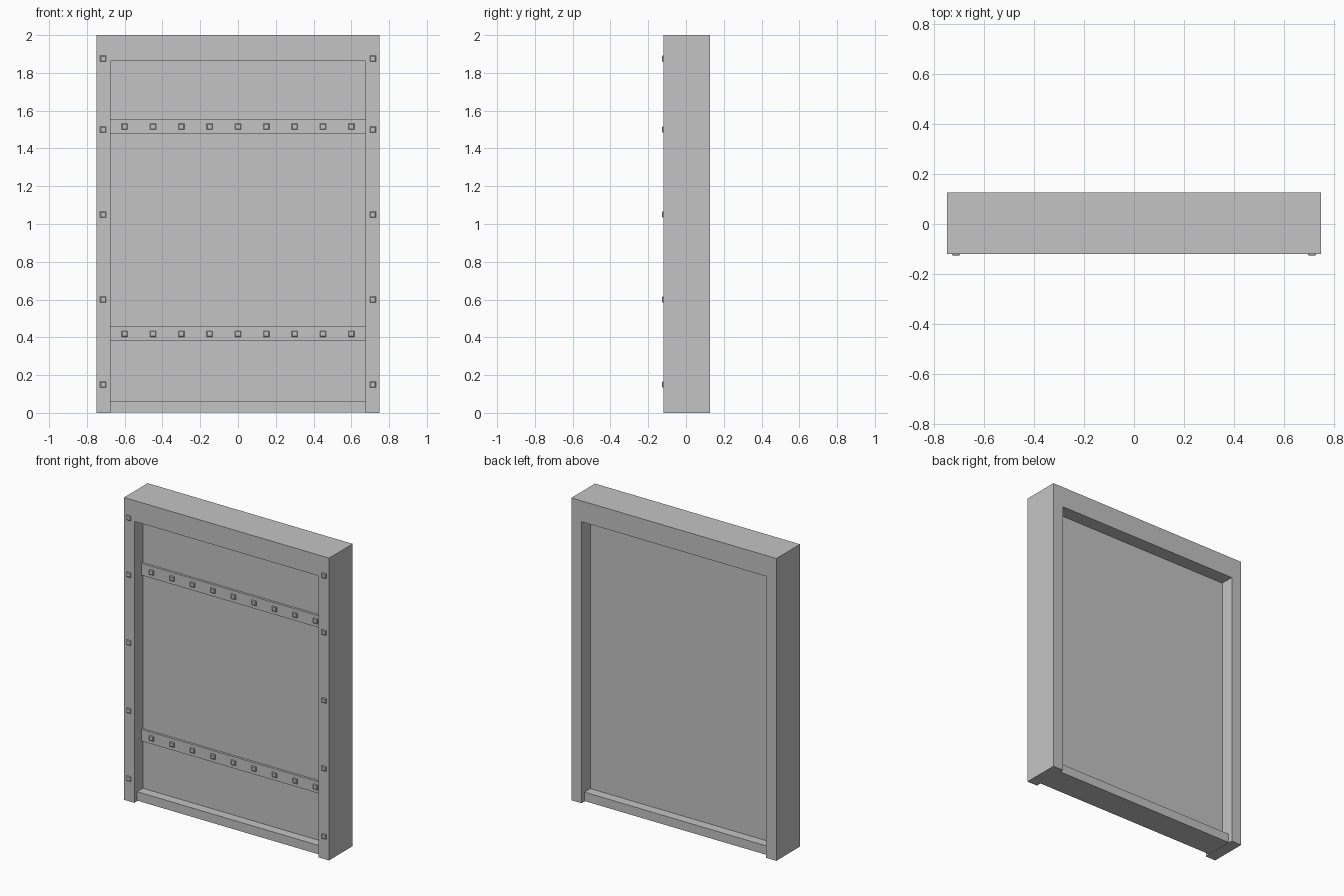
import bpy, bmesh

if "Cube" in bpy.data.objects:
    bpy.data.objects.remove(bpy.data.objects["Cube"])

steel = bpy.data.materials.new("grey_steel")
steel.diffuse_color = (0.55, 0.55, 0.55, 1)
steel.use_nodes = True
steel.node_tree.nodes["Principled BSDF"].inputs["Base Color"].default_value = steel.diffuse_color


def finish(name, bm):
    bmesh.ops.recalc_face_normals(bm, faces=bm.faces)
    mesh = bpy.data.meshes.new(name)
    bm.to_mesh(mesh)
    bm.free()
    mesh.materials.append(steel)
    obj = bpy.data.objects.new(name, mesh)
    bpy.context.collection.objects.link(obj)
    return obj


def prism(name, profile, y0, y1):
    """Extrude an x-z outline from y0 to y1."""
    bm = bmesh.new()
    face = bm.faces.new([bm.verts.new((x, y0, z)) for x, z in profile])
    ext = bmesh.ops.extrude_face_region(bm, geom=[face])
    verts = [v for v in ext["geom"] if isinstance(v, bmesh.types.BMVert)]
    bmesh.ops.translate(bm, verts=verts, vec=(0, y1 - y0, 0))
    return finish(name, bm)


def slab(name, half, z0, z1, y0, y1):
    return prism(name, [(-half, z0), (half, z0), (half, z1), (-half, z1)], y0, y1)


def rivets(name, spots, y, height=0.007, r=0.016):
    """Square, slightly tapered rivet heads standing on the plane at y."""
    bm = bmesh.new()
    for x, z in spots:
        rings = []
        for dy, s in ((0.002, r), (-height * 0.55, r), (-height, r * 0.75)):
            rings.append([bm.verts.new((x + i * s, y + dy, z + j * s))
                          for i, j in ((-1, -1), (1, -1), (1, 1), (-1, 1))])
        for a, b in zip(rings, rings[1:]):
            for k in range(4):
                n = (k + 1) % 4
                bm.faces.new((a[k], a[n], b[n], b[k]))
        bm.faces.new(rings[-1])
        bm.faces.new(rings[0][::-1])
    return finish(name, bm)


W, IN, TOP = 0.75, 0.675, 1.862
FRONT, BACK = -0.12, 0.127

# Outer frame: two jambs and the header in one outline
prism("door_frame", [(-W, 0), (-IN, 0), (-IN, TOP), (IN, TOP), (IN, 0),
                     (W, 0), (W, 2), (-W, 2)], FRONT, BACK)

# Recessed panel and the sill below it
slab("door_panel", IN, 0.03, TOP, -0.03, 0.036)
slab("sill", IN, 0.003, 0.062, FRONT + 0.03, BACK - 0.03)

# Reinforcing bands on the front, each with a row of rivets
for label, z0, z1 in (("lower", 0.38, 0.457), ("upper", 1.477, 1.555)):
    slab(label + "_band", IN, z0, z1, -0.045, -0.03)
    rivets(label + "_band_rivets",
           [(0.15 * i, (z0 + z1) / 2) for i in range(-4, 5)], -0.045)

# Rivets down both jambs
rivets("frame_rivets", [(s * 0.714, z) for s in (-1, 1)
                        for z in (0.15, 0.6, 1.05, 1.5, 1.875)], FRONT)
